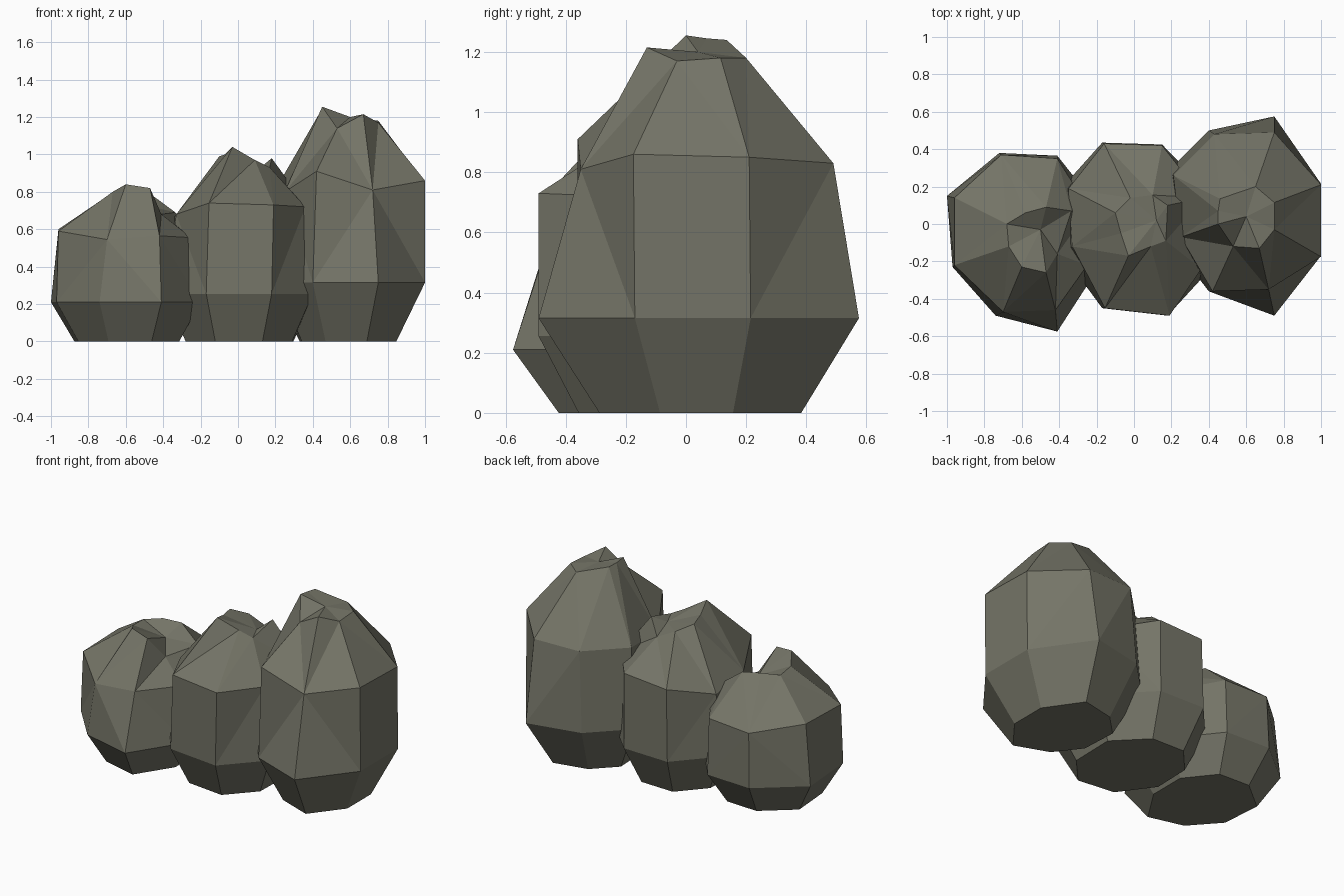
import bpy, bmesh

stone = bpy.data.materials.new("olive grey stone")
stone.diffuse_color = (0.175, 0.175, 0.135, 1)


def rock(name, foot, low_z, belt, shoulder, crown, dip):
    """Eight-sided boulder lofted from foot to crown, closed by a dipped centre."""
    cx = sum(p[0] for p in belt) / 8
    cy = sum(p[1] for p in belt) / 8
    base = [(cx + (x - cx) * foot, cy + (y - cy) * foot, 0) for x, y in belt]
    lower = [(x, y, low_z) for x, y in belt]
    bm = bmesh.new()
    rings = [[bm.verts.new(p) for p in ring] for ring in (base, lower, shoulder, crown)]
    bm.faces.new(rings[0][::-1])
    for a, b in zip(rings, rings[1:]):
        for i in range(8):
            j = (i + 1) % 8
            bm.faces.new((a[i], a[j], b[j], b[i]))
    top = bm.verts.new(dip)
    for i in range(8):
        bm.faces.new((rings[3][i], rings[3][(i + 1) % 8], top))
    bmesh.ops.triangulate(bm, faces=[f for f in bm.faces if len(f.verts) == 4])
    bmesh.ops.recalc_face_normals(bm, faces=bm.faces)
    mesh = bpy.data.meshes.new(name)
    bm.to_mesh(mesh)
    bm.free()
    mesh.materials.append(stone)
    bpy.context.collection.objects.link(bpy.data.objects.new(name, mesh))


# short left boulder
rock("small_rock", 0.7, 0.21,
     [(-.2, .1), (-.41, .365), (-.72, .38), (-1, .15),
      (-.97, -.23), (-.74, -.49), (-.41, -.575), (-.2, -.25)],
     [(-.24, .08, .56), (-.41, .35, .57), (-.71, .37, .56), (-.96, .14, .6),
      (-.96, -.22, .59), (-.7, -.47, .545), (-.42, -.46, .565), (-.25, -.22, .555)],
     [(-.335, .07, .69), (-.47, .09, .79), (-.58, .06, .8), (-.68, 0, .79),
      (-.67, -.12, .8), (-.6, -.23, .84), (-.47, -.26, .82), (-.41, -.16, .68)],
     (-.5, -.03, .73))

# middle boulder
rock("middle_rock", 0.72, 0.255,
     [(.41, .16), (.15, .425), (-.17, .435), (-.38, .2),
      (-.39, -.15), (-.17, -.45), (.18, -.49), (.4, -.25)],
     [(.37, .14, .72), (.15, .42, .74), (-.16, .43, .72), (-.35, .19, .65),
      (-.33, -.12, .68), (-.155, -.45, .74), (.19, -.49, .73), (.36, -.24, .72)],
     [(.18, .1, .98), (.1, .155, .89), (-.02, .14, .95), (-.1, .06, .99),
      (-.07, -.05, 1.0), (-.03, -.17, 1.04), (.09, -.12, .97), (.17, -.09, .93)],
     (.12, .02, .93))

# tall right boulder
rock("tall_rock", 0.63, 0.315,
     [(1, .215), (.75, .575), (.4, .5), (.18, .28),
      (.2, -.1), (.4, -.36), (.75, -.49), (1, -.17)],
     [(1, .21, .85), (.75, .49, .83), (.43, .48, .83), (.21, .26, .83),
      (.25, -.07, .8), (.42, -.36, .91), (.72, -.35, .81), (1, -.175, .86)],
     [(.75, .115, 1.18), (.65, .2, 1.18), (.46, .135, 1.24), (.45, .07, 1.245),
      (.45, 0, 1.255), (.53, -.12, 1.14), (.67, -.13, 1.215), (.75, -.03, 1.17)],
     (.6, .04, 1.2))
